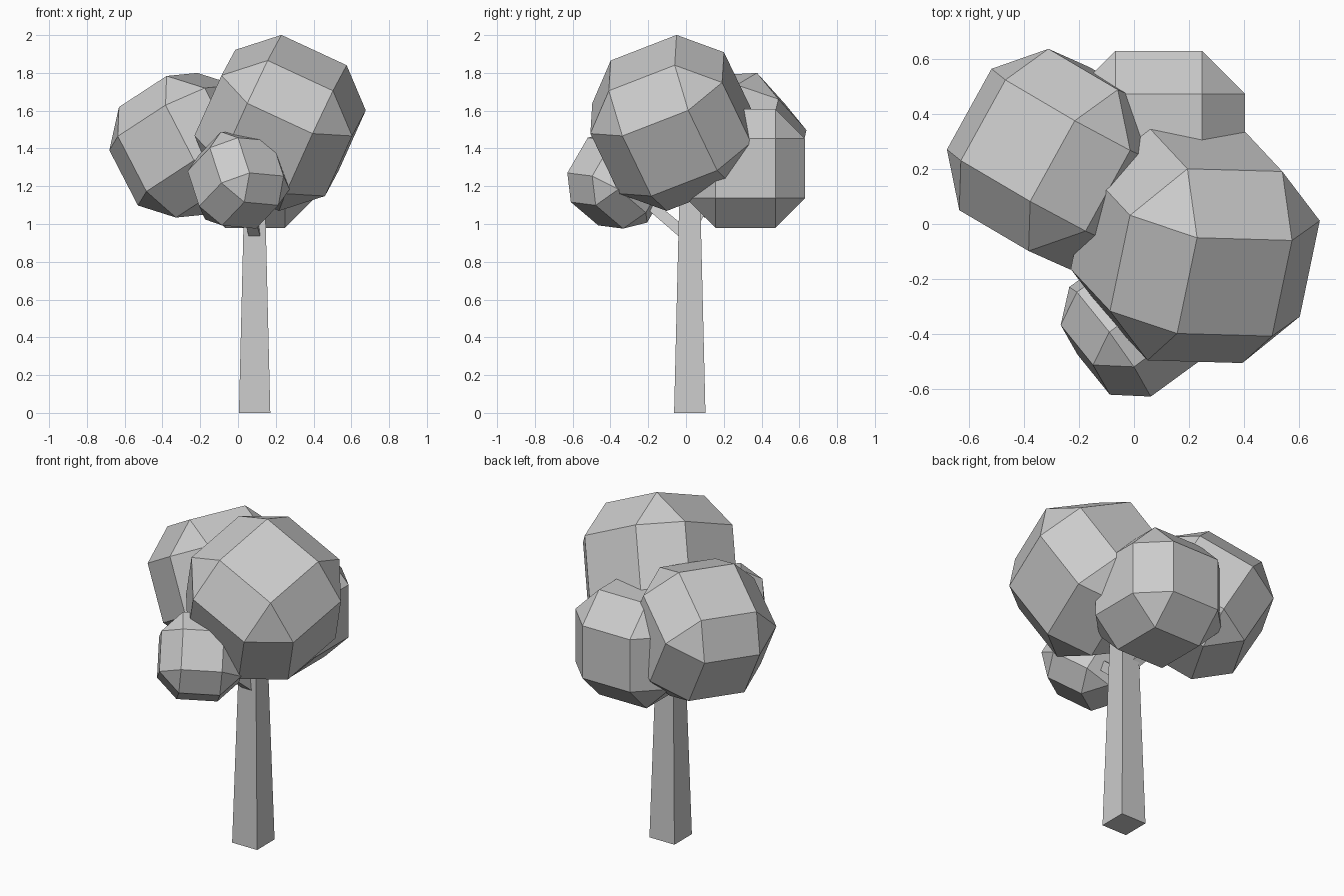
import bpy, bmesh
from mathutils import Vector, Matrix

if "Cube" in bpy.data.objects:
    bpy.data.objects.remove(bpy.data.objects["Cube"])


def finish(name, bm):
    bmesh.ops.recalc_face_normals(bm, faces=bm.faces)
    mesh = bpy.data.meshes.new(name)
    bm.to_mesh(mesh)
    bm.free()
    obj = bpy.data.objects.new(name, mesh)
    bpy.context.collection.objects.link(obj)
    return obj


def frame(u, v):
    # Orthonormal rotation from two approximate axes
    u = Vector(u).normalized()
    v = Vector(v)
    v = (v - u * v.dot(u)).normalized()
    return Matrix((u, v, u.cross(v))).transposed()


def foliage(name, centre, step, u=(1, 0, 0), v=(0, 1, 0)):
    # Cube with broad chamfers: corners at (1, 1, 2) * step in every order
    bm = bmesh.new()
    rot = frame(u, v)
    pts = {}
    signs = (-1, 1)
    for x in signs:
        for y in signs:
            for z in signs:
                for a in range(3):
                    p = [x, y, z]
                    p[a] *= 2
                    co = Vector(centre) + rot @ (Vector(p) * step)
                    pts[(x, y, z, a)] = bm.verts.new(co)

    def key(vals, axis):
        return pts[(vals[0], vals[1], vals[2], axis)]

    for a in range(3):
        b, c = (a + 1) % 3, (a + 2) % 3

        def corner(sa, sb, sc, axis):
            s = [0, 0, 0]
            s[a], s[b], s[c] = sa, sb, sc
            return key(s, axis)

        # Flat sides
        for sa in signs:
            bm.faces.new([corner(sa, i, j, a)
                          for i, j in ((-1, -1), (1, -1), (1, 1), (-1, 1))])
        # Chamfered edges running along axis a
        for i in signs:
            for j in signs:
                bm.faces.new([corner(-1, i, j, b), corner(1, i, j, b),
                              corner(1, i, j, c), corner(-1, i, j, c)])
    # Triangular corners
    for x in signs:
        for y in signs:
            for z in signs:
                bm.faces.new([pts[(x, y, z, a)] for a in range(3)])
    return finish(name, bm)


def limb(name, start, end, r0, r1):
    # Tapered four-sided stick
    start, end = Vector(start), Vector(end)
    d = (end - start).normalized()
    side = Vector((1, 0, 0))
    side = (side - d * side.dot(d)).normalized()
    other = d.cross(side)
    bm = bmesh.new()
    rings = [[bm.verts.new(p + (side * i + other * j) * r)
              for i, j in ((-1, -1), (1, -1), (1, 1), (-1, 1))]
             for p, r in ((start, r0), (end, r1))]
    bm.faces.new(rings[0])
    bm.faces.new(rings[1])
    for k in range(4):
        n = (k + 1) % 4
        bm.faces.new([rings[0][k], rings[0][n], rings[1][n], rings[1][k]])
    return finish(name, bm)


# Trunk and branches
limb("trunk", (0.088, 0.02, 0), (0.088, 0.02, 1.2), 0.083, 0.054)
limb("front_branch", (0.09, -0.01, 0.95), (0.01, -0.33, 1.22), 0.03, 0.025)
limb("left_branch", (0.08, 0.03, 0.98), (-0.25, 0.22, 1.35), 0.028, 0.022)

# Leaf clumps
foliage("back_foliage", (0.09, 0.315, 1.295), 0.1575)
foliage("main_foliage", (0.223, -0.076, 1.535), 0.1905,
        (0.908, -0.026, -0.421), (-0.196, -0.914, -0.352))
foliage("left_foliage", (-0.272, 0.236, 1.417), 0.168,
        (-0.751, 0.442, -0.49), (0.491, 0.870, 0.053))
foliage("front_foliage", (0.003, -0.363, 1.232), 0.112,
        (-0.275, 0.483, 0.831), (-0.805, -0.588, 0.075))
